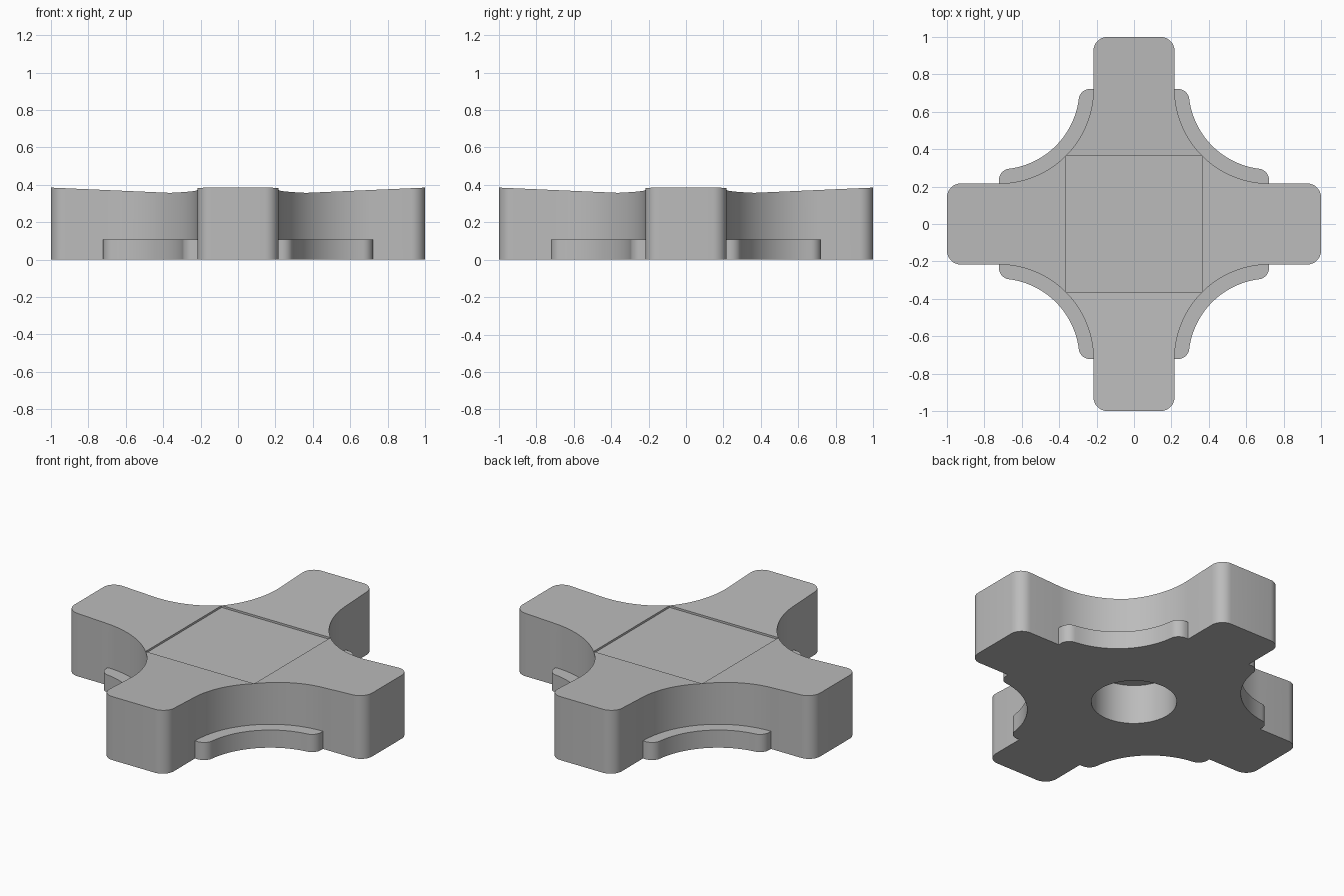
import bpy, bmesh, math
from mathutils import Matrix

HALF = 0.217       # arm half width
FILLET = 0.075     # arm tip corner radius
CENTRE = 0.722     # centre of each concave cove
COVE = CENTRE - HALF
LIP = 0.43         # cove radius at the outside of the lip
LIP_FILLET = 0.06
LIP_HEIGHT = 0.107
STEP = 0.012       # depth of the central square recess

old = bpy.data.objects.get("Cube")
if old:
    bpy.data.objects.remove(old, do_unlink=True)

grey = bpy.data.materials.new("plain grey")
grey.use_nodes = True
colour = (0.5, 0.5, 0.5, 1)
grey.diffuse_color = colour
grey.node_tree.nodes["Principled BSDF"].inputs["Base Color"].default_value = colour


def arc(cx, cy, r, a, b, n):
    angles = [math.radians(a + (b - a) * i / n) for i in range(n + 1)]
    return [(cx + r * math.cos(t), cy + r * math.sin(t)) for t in angles]


def turn(points, k):
    for _ in range(k):
        points = [(-y, x) for x, y in points]
    return points


def finish(bm, name):
    mesh = bpy.data.meshes.new(name)
    bm.to_mesh(mesh)
    bm.free()
    mesh.materials.append(grey)
    mesh.shade_smooth()
    mesh.set_sharp_from_angle(angle=math.radians(30))
    obj = bpy.data.objects.new(name, mesh)
    bpy.context.collection.objects.link(obj)
    return obj


def walls(bm, low, high):
    for i in range(len(low)):
        j = (i + 1) % len(low)
        bm.faces.new((low[i], low[j], high[j], high[i]))


# Cross outline, one quadrant repeated four times
tip = 1 - FILLET
side = HALF - FILLET
cove = arc(CENTRE, CENTRE, COVE, 270, 180, 32)
quadrant = arc(tip, side, FILLET, 0, 90, 8) + cove + arc(side, tip, FILLET, 0, 90, 8)
outline = [p for k in range(4) for p in turn(quadrant, k)]
count = len(quadrant)
middle = count // 2


def top_height(x, y):
    return 0.385 - 0.044 * (1 - max(abs(x), abs(y)))


# Cross body: side walls
bm = bmesh.new()
low = [bm.verts.new((x, y, 0)) for x, y in outline]
high = [bm.verts.new((x, y, top_height(x, y))) for x, y in outline]
walls(bm, low, high)

# Sloping arm tops around a recessed square
corners = [high[k * count + middle] for k in range(4)]
floor = [bm.verts.new((v.co.x, v.co.y, v.co.z - STEP)) for v in corners]
bm.faces.new(floor)
for k in range(4):
    start, end = (k - 1) * count + middle, k * count + middle
    bm.faces.new([high[i % len(high)] for i in range(start, end + 1)])
walls(bm, floor[::-1], corners[::-1])

# Blind round hole in the underside
ring = arc(0, 0, 0.235, 0, 360, 64)[:-1]
rim = [bm.verts.new((x, y, 0)) for x, y in ring]
ceiling = [bm.verts.new((x, y, 0.24)) for x, y in ring]
walls(bm, rim[::-1], ceiling[::-1])
bm.faces.new(ceiling[::-1])
border = [e for e in bm.edges if all(v.co.z == 0 for v in e.verts)]
filled = bmesh.ops.triangle_fill(bm, edges=border, use_beauty=True, normal=(0, 0, -1))
for face in filled["geom"]:
    if isinstance(face, bmesh.types.BMFace):
        face.normal_update()
        if face.normal.z > 0:
            face.normal_flip()
finish(bm, "cross_body")

# Low curved lip in each cove, with rounded ends
reach = math.sqrt((LIP + LIP_FILLET) ** 2 - LIP_FILLET ** 2)
swing = math.degrees(math.asin(LIP_FILLET / (LIP + LIP_FILLET)))
near, far = CENTRE - reach, CENTRE - LIP_FILLET
lip = (cove
       + arc(near, far, LIP_FILLET, 90, swing, 8)
       + arc(CENTRE, CENTRE, LIP, 180 + swing, 270 - swing, 28)[1:-1]
       + arc(far, near, LIP_FILLET, 90 - swing, 0, 8))
for k, name in enumerate(("back_left", "back_right", "front_right", "front_left")):
    bm = bmesh.new()
    shape = turn(lip, k)
    low = [bm.verts.new((x, y, 0)) for x, y in shape]
    high = [bm.verts.new((x, y, LIP_HEIGHT)) for x, y in shape]
    walls(bm, low, high)
    bm.faces.new(low[::-1])
    bm.faces.new(high)
    bmesh.ops.recalc_face_normals(bm, faces=bm.faces)
    finish(bm, "lip_" + name)
